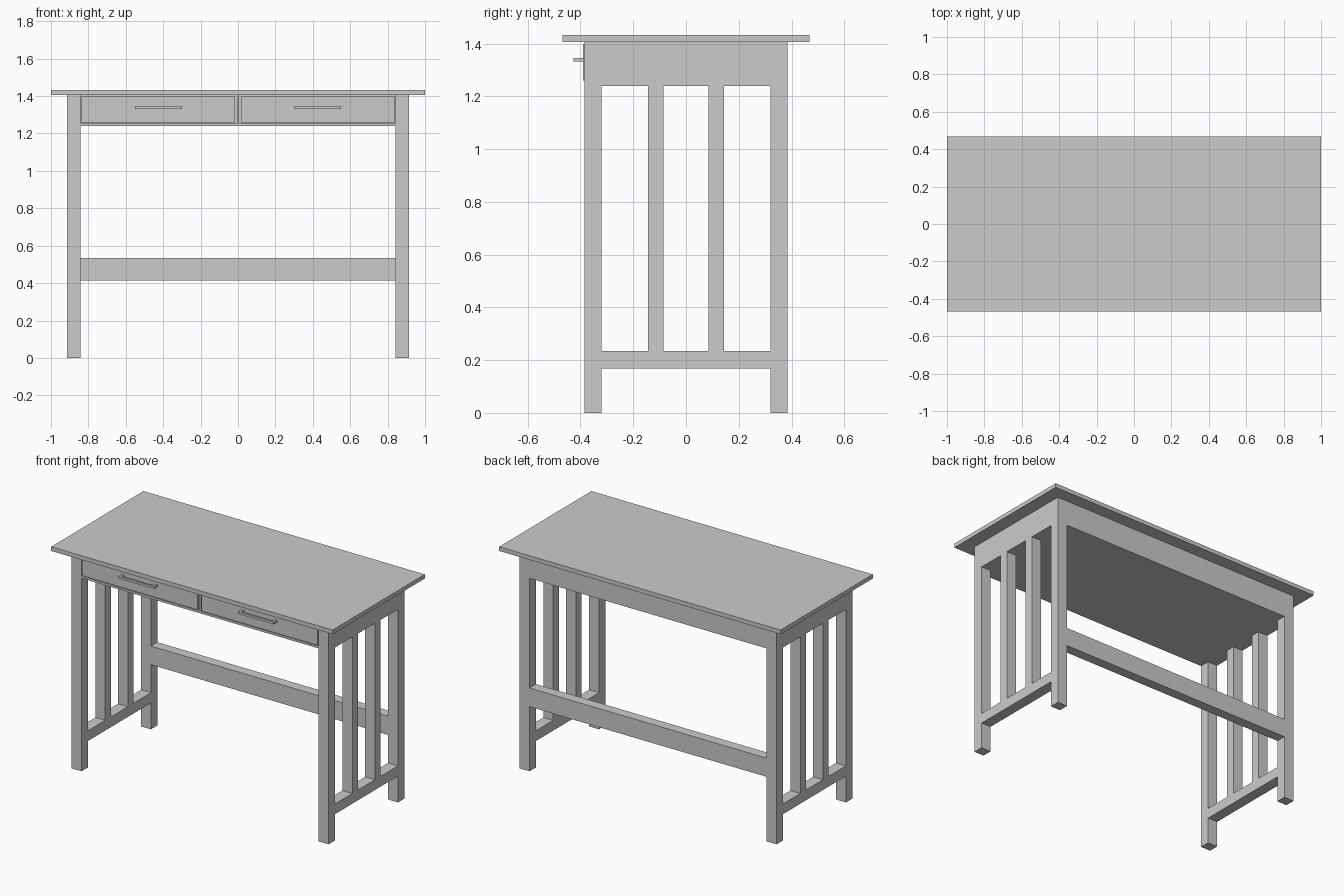
import bpy
import bmesh

if "Cube" in bpy.data.objects:
    bpy.data.objects.remove(bpy.data.objects["Cube"])


def make_object(name, boxes):
    """Build one object from boxes given as (x0, x1, y0, y1, z0, z1)."""
    bm = bmesh.new()
    for x0, x1, y0, y1, z0, z1 in boxes:
        verts = bmesh.ops.create_cube(bm, size=1)["verts"]
        for v in verts:
            v.co.x = x0 if v.co.x < 0 else x1
            v.co.y = y0 if v.co.y < 0 else y1
            v.co.z = z0 if v.co.z < 0 else z1
    mesh = bpy.data.meshes.new(name)
    bm.to_mesh(mesh)
    bm.free()
    obj = bpy.data.objects.new(name, mesh)
    bpy.context.collection.objects.link(obj)
    return obj


def mirror_x(obj):
    mod = obj.modifiers.new("Mirror", "MIRROR")
    mod.use_axis = (True, False, False)
    return obj


XI, XO = 0.843, 0.913        # inner and outer faces of the side frames
YI, YO = 0.32, 0.385         # inner and outer faces of the legs
TOP, CASE = 1.405, 1.24      # tabletop underside, drawer case underside

# Tabletop
make_object("tabletop", [(-1, 1, -0.468, 0.468, TOP, 1.432)])

# Side frames: legs, upper panel, lower rail and slats
mirror_x(make_object("legs", [
    (XI, XO, -YO, -YI, 0, TOP),
    (XI, XO, YI, YO, 0, TOP)]))
mirror_x(make_object("side_panels", [(XI, XO, -YI, YI, CASE, TOP)]))
mirror_x(make_object("side_rails", [(XI, XO, -YI, YI, 0.169, 0.235)]))
mirror_x(make_object("side_slats", [
    (XI, XO, y - 0.029, y + 0.029, 0.235, CASE) for y in (-0.115, 0.115)]))

# Back apron and stretcher
make_object("back_apron", [(-XI, XI, YI, YO, CASE, TOP)])
make_object("back_stretcher", [(-XI, XI, YI, YO, 0.415, 0.535)])

# Drawer case floor and centre divider
make_object("case_floor", [(-XI, XI, -YO, YI, CASE, 1.254)])
make_object("drawer_divider", [(-0.006, 0.006, -YO, YI, 1.254, TOP)])

# Drawer fronts, slightly proud of the case
mirror_x(make_object("drawer_fronts", [(0.015, 0.837, -0.39, -0.37, 1.26, 1.398)]))

# Drawer handles: a bar on two short posts
mirror_x(make_object("drawer_handles", [
    (0.30, 0.55, -0.426, -0.413, 1.332, 1.346),
    (0.30, 0.314, -0.413, -0.39, 1.332, 1.346),
    (0.536, 0.55, -0.413, -0.39, 1.332, 1.346)]))
